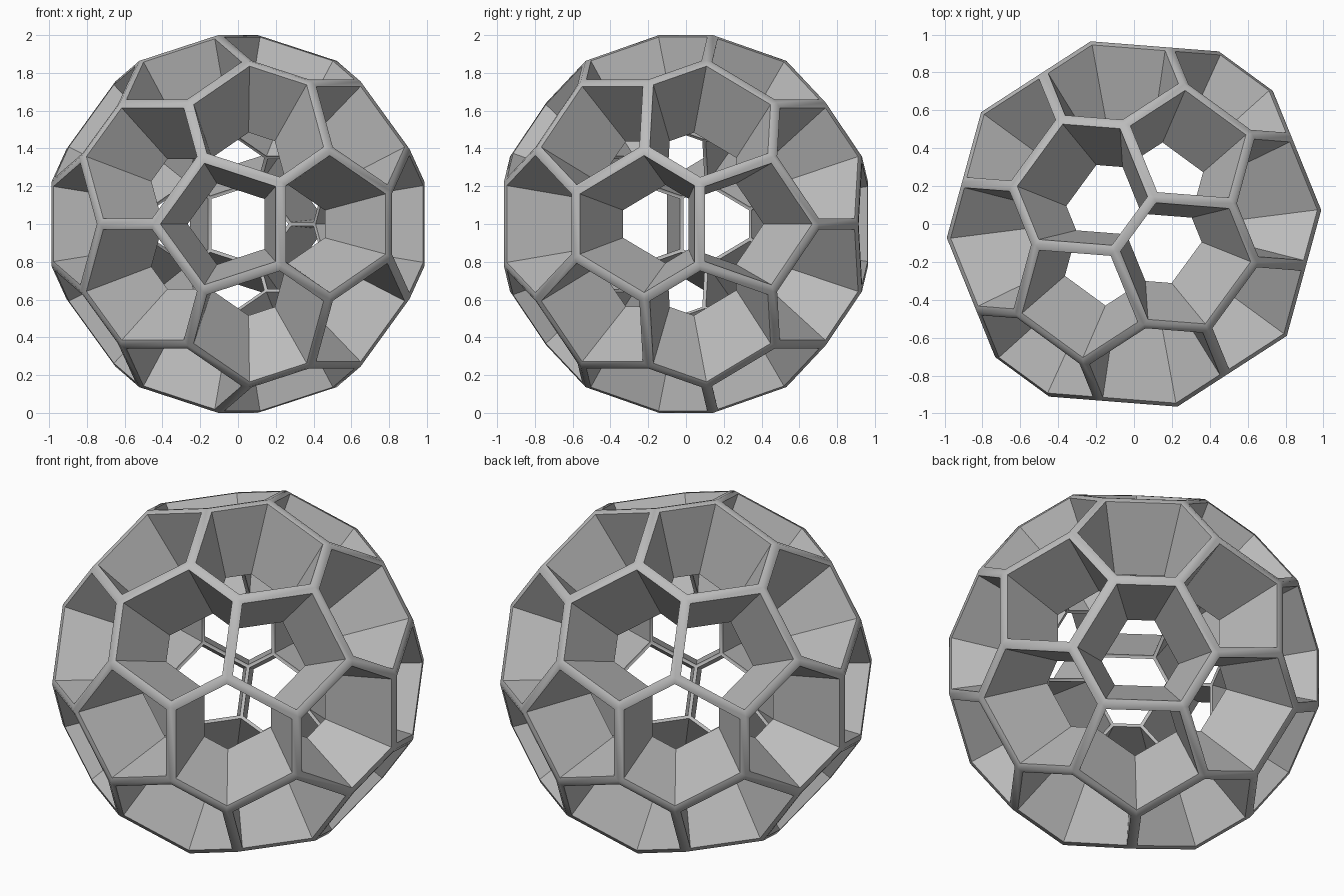
import bpy, bmesh, math
from mathutils import Vector, Matrix

cube = bpy.data.objects.get("Cube")
if cube:
    bpy.data.objects.remove(cube, do_unlink=True)

PHI = (1 + math.sqrt(5)) / 2
TURN = Matrix.Rotation(math.radians(-36.2), 3, 'Z')
CENTRE = Vector((0, 0, 1))

# Icosahedron corners, with an edge midpoint at unit height on the z axis
corners = []
for i in (-1, 1):
    for j in (-PHI, PHI):
        for p in ((0, i, j), (i, j, 0), (j, 0, i)):
            corners.append(TURN @ Vector(p) / PHI)
ids = range(len(corners))
near = {a: [b for b in ids if b != a and (corners[a] - corners[b]).length < 1.3] for a in ids}


def around(a):
    """Neighbours of corner a, in order around it."""
    axis = corners[a].normalized()
    u = axis.orthogonal().normalized()
    v = axis.cross(u)
    return sorted(near[a], key=lambda b: math.atan2(corners[b].dot(v), corners[b].dot(u)))


# Each face is a loop of keys (a, b): the cut near corner a on the edge to b
loops = [[(a, b) for b in around(a)] for a in ids]
for a in ids:
    ring = around(a)
    for b, c in zip(ring, ring[1:] + ring[:1]):
        if a < b and a < c:
            loops.append([(a, b), (b, a), (b, c), (c, b), (c, a), (a, c)])


def cut_point(key, cut, scale):
    a, b = key
    return corners[a].lerp(corners[b], cut) * scale


def inset(points, width):
    """Move the sides of a polygon inward by an even width."""
    result = []
    for i, p in enumerate(points):
        u = (points[i - 1] - p).normalized()
        v = (points[(i + 1) % len(points)] - p).normalized()
        result.append(p + (u + v) * width / u.cross(v).length)
    return result


bm = bmesh.new()


def shell(cut, scale, width, outward):
    """Bands along the edges of a truncated icosahedron; returns the openings."""
    shared = {k: bm.verts.new(cut_point(k, cut, scale) + CENTRE) for loop in loops for k in loop}
    openings = []
    for loop in loops:
        points = [cut_point(k, cut, scale) for k in loop]
        hole = [bm.verts.new(p + CENTRE) for p in inset(points, width)]
        rim = [shared[k] for k in loop]
        for i in range(len(loop)):
            j = (i + 1) % len(loop)
            quad = [rim[i], rim[j], hole[j], hole[i]]
            bm.faces.new(quad if outward else quad[::-1])
        openings.append(hole)
    return openings


# Outer and inner bands, joined by tapered walls through every opening
outer = shell(0.357, 1.0, 0.03, True)
inner = shell(0.39, 0.58, 0.01, False)
for front, back in zip(outer, inner):
    for i in range(len(front)):
        j = (i + 1) % len(front)
        bm.faces.new((front[i], front[j], back[j], back[i]))
bmesh.ops.recalc_face_normals(bm, faces=bm.faces)

mesh = bpy.data.meshes.new("openwork_ball")
bm.to_mesh(mesh)
bm.free()
ball = bpy.data.objects.new("openwork_ball", mesh)
bpy.context.collection.objects.link(ball)

# Plain grey
grey = bpy.data.materials.new("plain_grey")
grey.use_nodes = True
colour = (0.5, 0.5, 0.5, 1)
grey.diffuse_color = colour
grey.node_tree.nodes["Principled BSDF"].inputs["Base Color"].default_value = colour
mesh.materials.append(grey)

# Soft bands, crisp walls
bpy.ops.object.select_all(action='DESELECT')
ball.select_set(True)
bpy.context.view_layer.objects.active = ball
bpy.ops.object.shade_smooth_by_angle(angle=math.radians(48))
